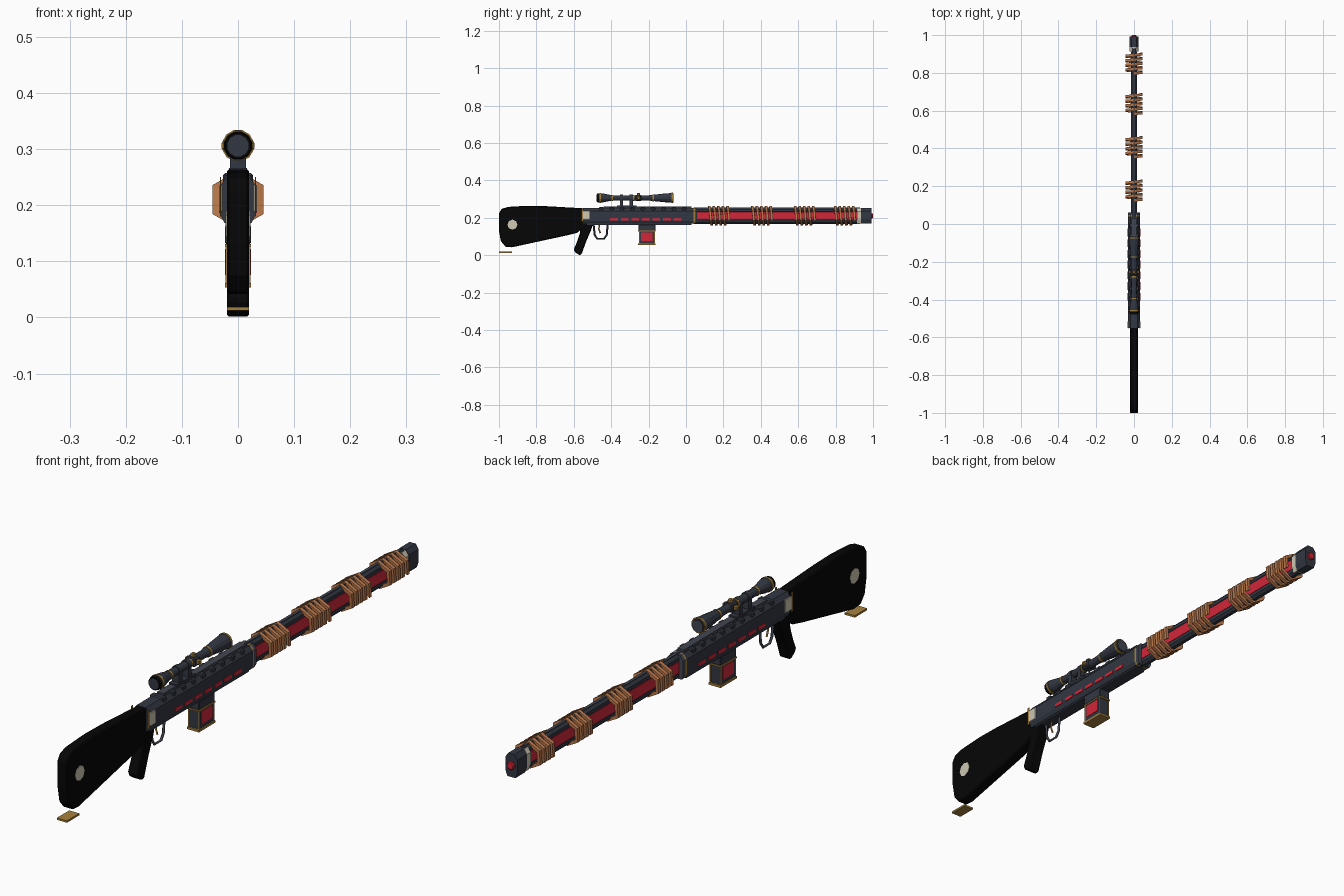
import bpy, bmesh, math
from mathutils import Vector

cube = bpy.data.objects.get("Cube")
if cube:
    bpy.data.objects.remove(cube, do_unlink=True)


def material(name, *rgb):
    m = bpy.data.materials.new(name)
    m.use_nodes = True
    m.diffuse_color = (*rgb, 1)
    m.node_tree.nodes["Principled BSDF"].inputs["Base Color"].default_value = (*rgb, 1)
    return m


BLACK = material("black", 0.0018, 0.0018, 0.0018)
DARK = material("dark gunmetal", 0.032, 0.038, 0.053)
STEEL = material("blue steel", 0.055, 0.063, 0.082)
RED = material("red", 0.65, 0.02, 0.04)
COPPER = material("copper", 0.52, 0.2, 0.075)
GOLD = material("old gold", 0.38, 0.22, 0.045)
CREAM = material("pale silver", 0.62, 0.57, 0.45)


def finish(name, bm, mat, bevel=0):
    bmesh.ops.recalc_face_normals(bm, faces=bm.faces)
    mesh = bpy.data.meshes.new(name)
    bm.to_mesh(mesh)
    bm.free()
    mesh.materials.append(mat)
    ob = bpy.data.objects.new(name, mesh)
    bpy.context.collection.objects.link(ob)
    if bevel:
        mod = ob.modifiers.new("bevel", "BEVEL")
        mod.width, mod.segments = bevel, 1
    return ob


def box(name, x, y, z, mat, bevel=0):
    """Box from (low, high) ranges."""
    bm = bmesh.new()
    bmesh.ops.create_cube(bm, size=1)
    for v in bm.verts:
        v.co = [(r[0] + r[1]) / 2 + c * (r[1] - r[0]) for r, c in zip((x, y, z), v.co)]
    return finish(name, bm, mat, bevel)


def extrude(name, points, axis, lo, hi, mat, bevel=0):
    """Profile in (y, z) extruded along x, or in (x, z) extruded along y."""
    bm = bmesh.new()
    place = (lambda a, b, d: (d, a, b)) if axis == "x" else (lambda a, b, d: (a, d, b))
    face = bm.faces.new([bm.verts.new(place(a, b, lo)) for a, b in points])
    step = Vector(place(0, 0, hi - lo))
    new = bmesh.ops.extrude_face_region(bm, geom=[face])["geom"]
    bmesh.ops.translate(bm, vec=step, verts=[v for v in new if isinstance(v, bmesh.types.BMVert)])
    return finish(name, bm, mat, bevel)


def skin(name, rings, mat):
    """Join rings of points into a capped, closed surface."""
    bm = bmesh.new()
    rings = [[bm.verts.new(p) for p in ring] for ring in rings]
    n = len(rings[0])
    for a, b in zip(rings, rings[1:]):
        for i in range(n):
            j = (i + 1) % n
            bm.faces.new((a[i], a[j], b[j], b[i]))
    bm.faces.new(rings[0])
    bm.faces.new(rings[-1])
    return finish(name, bm, mat)


def lathe(name, profile, z, mat, sides=12):
    """Turned part along y, from (y, radius) pairs."""
    angles = [math.tau * (i + .5) / sides for i in range(sides)]
    return skin(name, [[(r * math.cos(a), y, z + r * math.sin(a)) for a in angles] for y, r in profile], mat)


def tube(name, points, radius, mat):
    curve = bpy.data.curves.new(name, "CURVE")
    curve.dimensions = "3D"
    curve.bevel_depth, curve.bevel_resolution = radius, 0
    curve.use_fill_caps = True
    line = curve.splines.new("POLY")
    line.points.add(len(points) - 1)
    for p, co in zip(line.points, points):
        p.co = (*co, 1)
    curve.materials.append(mat)
    ob = bpy.data.objects.new(name, curve)
    bpy.context.collection.objects.link(ob)


# Stock, medallions, grip and floating butt plate
stock = [(-1, .225), (-.985, .248), (-.95, .258), (-.85, .264), (-.75, .262), (-.54, .25),
         (-.54, .16), (-.58, .12), (-.64, .105), (-.93, .042), (-.965, .045), (-.99, .075), (-1, .13)]
extrude("stock", stock, "x", -.02, .02, BLACK, .004)
medal = [(-.928 + .027 * math.cos(math.tau * i / 8), .163 + .027 * math.sin(math.tau * i / 8)) for i in range(8)]
extrude("stock_medallion", medal, "x", -.0212, .0212, CREAM)
grip = [(-.6, .03), (-.592, .015), (-.57, 0), (-.558, .005), (-.535, .07), (-.505, .14), (-.495, .18),
        (-.56, .18), (-.568, .115), (-.583, .07)]
extrude("grip", grip, "x", -.02, .02, BLACK, .004)
box("butt_plate", (-.02, .02), (-1, -.93), (.012, .019), GOLD)

# Receiver with stepped top and chamfered sides
section = [(-.018, .253), (-.031, .236), (-.031, .182), (-.024, .168),
           (.024, .168), (.031, .182), (.031, .236), (.018, .253)]
extrude("receiver", section, "y", -.55, .04, DARK)
extrude("receiver_front_block", section, "y", .047, .06, STEEL)
extrude("receiver_front_trim", section, "y", .04, .047, GOLD)
box("receiver_top_rail", (-.013, .013), (-.44, .03), (.25, .261), STEEL)
box("receiver_lower_rail", (-.022, .022), (-.53, .03), (.162, .172), DARK)
for i in range(9):
    y = -.465 + i * .0555
    box("top_rib", (-.027, .027), (y, y + .024), (.222, .257), DARK, .004)
for s in (-1, 1):
    box("rear_cheek", sorted((s * .028, s * .0335)), (-.553, -.515), (.188, .237), CREAM, .002)
    box("receiver_rear_trim", sorted((s * .0305, s * .0325)), (-.56, -.552), (.18, .25), GOLD)
    for i in range(7):
        y = -.405 + i * .0565
        box("side_light", sorted((s * .03, s * .0335)), (y, y + .041), (.186, .198), RED)

# Trigger and guard
tube("trigger_guard", [(0, -.495, .17), (0, -.488, .108), (0, -.475, .088), (0, -.438, .088),
                       (0, -.424, .108), (0, -.418, .17)], .0055, STEEL)
tube("trigger", [(0, -.462, .17), (0, -.466, .14), (0, -.458, .118)], .004, GOLD)

# Magazine with red windows and gold trims
box("magazine", (-.021, .021), (-.25, -.168), (.06, .168), DARK, .002)
box("magazine_collar", (-.023, .023), (-.254, -.164), (.13, .165), DARK, .003)
box("magazine_collar_trim", (-.0235, .0235), (-.2555, -.1625), (.126, .131), GOLD)
box("magazine_base", (-.0235, .0235), (-.2555, -.1625), (.053, .061), GOLD)
box("magazine_window", (-.023, .023), (-.24, -.178), (.076, .122), RED)
for y in (-.249, -.169):
    for x in (-.021, .021):
        box("magazine_corner", (x - .0015, x + .0015), (y - .002, y + .002), (.06, .128), GOLD)

# Barrel: glowing flat core between upper and lower rods
AXIS = .21
box("barrel_core", (-.0145, .0145), (.04, .93), (.19, .23), RED)
lathe("upper_rod", [(.04, .016), (.93, .016)], .239, DARK, 8)
lathe("lower_rod", [(.04, .016), (.93, .016)], .182, DARK, 8)
box("barrel_top_strip", (-.0055, .0055), (.05, .92), (.251, .256), STEEL)

# Hexagonal copper coils of flat bar
for start in (.125, .355, .583, .797):
    rings = []
    for k in range(27):
        a = math.radians(90 - 60 * k)
        y = start + .0243 * k / 6
        rings.append([(r * math.cos(a), y + w, AXIS + r * math.sin(a))
                      for r, w in ((.039, -.0065), (.052, -.0065), (.052, .0065), (.039, .0065))])
    skin("coil", rings, COPPER)

# Muzzle
muzzle = [(-.024, .19), (-.024, .235), (-.012, .252), (.012, .252),
          (.024, .235), (.024, .19), (.016, .168), (-.016, .168)]
extrude("muzzle_ring", [(x * .95, AXIS + (z - AXIS) * .95) for x, z in muzzle], "y", .914, .938, CREAM)
extrude("muzzle", muzzle, "y", .936, .992, DARK)
lathe("muzzle_tip", [(.97, .015), (.997, .015), (1, .012)], AXIS, RED, 8)

# Scope with gold rings, turrets and mounts
SCOPE = .306
lathe("scope", [(-.468, .025), (-.44, .024), (-.395, .0145), (-.2, .0145),
                (-.125, .023), (-.075, .027), (-.068, .024)], SCOPE, DARK)
lathe("eyepiece", [(-.476, .0235), (-.465, .0255)], SCOPE, BLACK)
lathe("rear_lens", [(-.478, .0195), (-.47, .0195)], SCOPE, DARK)
lathe("front_lens", [(-.07, .021), (-.066, .021)], SCOPE, STEEL)
for y, r in ((-.458, .0268), (-.394, .0168), (-.28, .0165), (-.175, .019), (-.074, .0288)):
    lathe("scope_ring", [(y - .0035, r), (y + .0035, r)], SCOPE, GOLD)
box("scope_saddle", (-.018, .018), (-.272, -.238), (.29, .322), DARK, .004)
box("top_turret", (-.008, .008), (-.262, -.246), (.318, .333), GOLD, .003)
box("side_turret", (-.029, .029), (-.262, -.246), (.298, .314), GOLD, .003)
for y in (-.345, -.292):
    box("scope_mount", (-.014, .014), (y - .009, y + .009), (.255, .3), DARK)
    lathe("mount_clamp", [(y - .009, .0175), (y + .009, .0175)], SCOPE, DARK)
box("scope_base", (-.016, .016), (-.37, -.265), (.256, .266), DARK)
